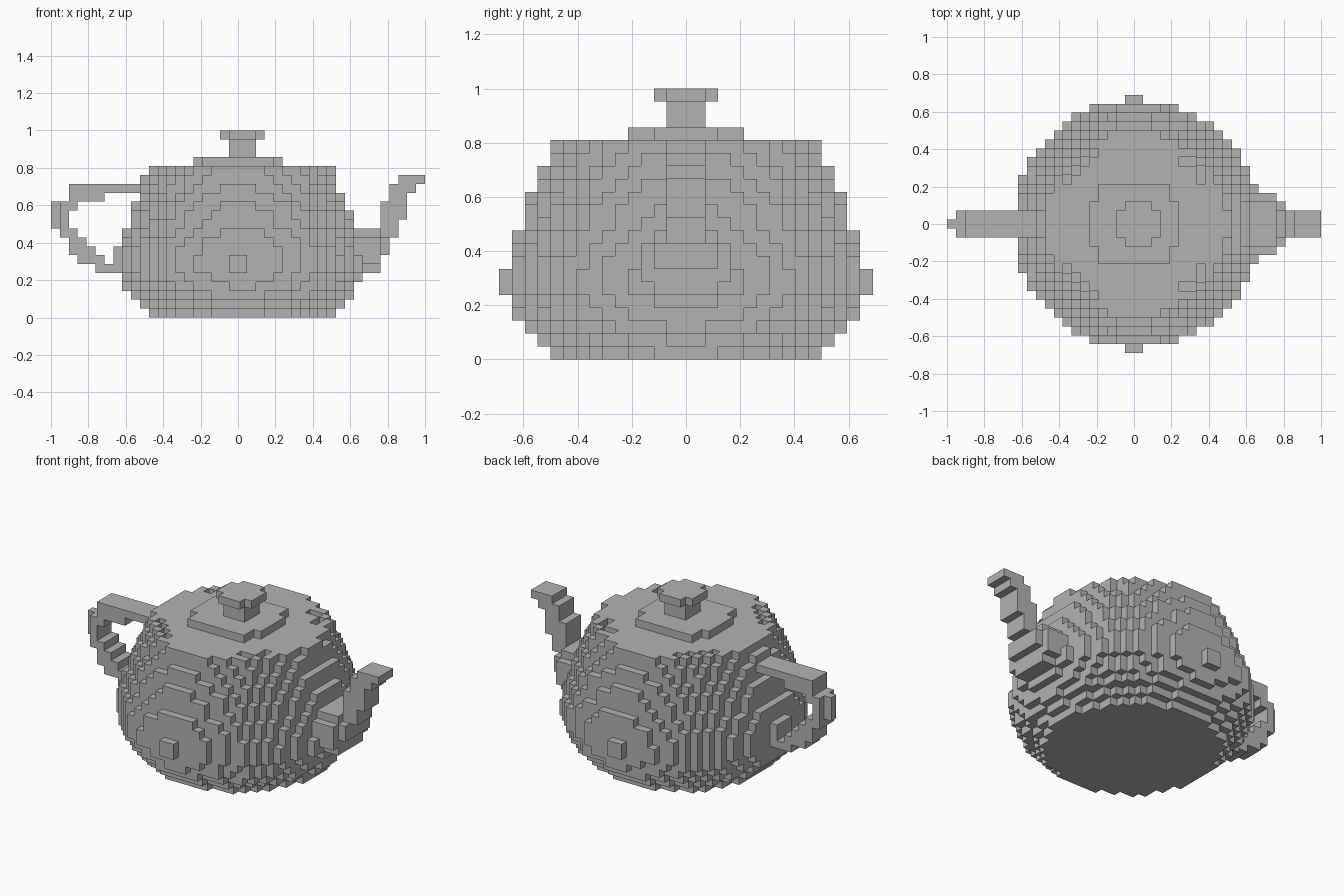
import bpy, bmesh
from mathutils import Vector

if "Cube" in bpy.data.objects:
    bpy.data.objects.remove(bpy.data.objects["Cube"])

U = 1 / 21  # edge length of one cube


def box(i0, i1, j, k0, k1):
    """Cells from i0 to i1, -j to j and k0 to k1, all inclusive."""
    return {(a, b, c) for a in range(i0, i1 + 1)
            for b in range(-j, j + 1) for c in range(k0, k1 + 1)}


def disc(r, k, cx=0.25):
    """One round layer of cells."""
    n = range(-16, 17)
    return {(a, b, k) for a in n for b in n if (a + 0.5 - cx) ** 2 + b * b <= r * r}


# Pot body: one radius for each layer, from the base up
RADII = [10.5, 11.4, 12.4, 13.1, 13.5, 13.85, 13.85, 13.8, 13.55,
         13.2, 12.7, 12.45, 12.2, 11.7, 11.2, 10.8, 10.4]
body = set()
for k, r in enumerate(RADII):
    body |= disc(r, k)
# Bumps on the front and back of the belly
body |= {(a, s * 14, k) for a in (-1, 0) for s in (-1, 1) for k in (5, 6)}
# Gap between rim and lid, open only on the diagonals
body -= {c for c in disc(9.5, 16) - disc(8.7, 16)
         if min(abs(c[0] + 0.25), abs(c[1])) > 4.4}

# Lid and knob
lid = {c for c in disc(5.4, 17, 0) if abs(c[1]) <= 4}
knob = box(-1, 1, 1, 18, 19) | (box(-2, 2, 2, 20, 20)
                                - {(a, b, 20) for a in (-2, 2) for b in (-2, 2)})

# Handle: layer, first and last cell
handle = set()
for k, a, b in [(14, -19, -10), (13, -19, -16), (12, -20, -19), (11, -20, -20),
                (10, -20, -20), (9, -20, -19), (8, -19, -18), (7, -19, -17),
                (6, -18, -16), (5, -16, -14)]:
    handle |= box(a, b, 1, k, k)
handle |= box(-21, -21, 0, 10, 12) | box(-14, -14, 1, 6, 7)

# Spout: first and last cell, half width, layers
spout = set()
for a, b, j, k0, k1 in [(12, 15, 2, 5, 5), (12, 15, 3, 6, 8), (16, 16, 2, 7, 8),
                        (12, 15, 2, 9, 9), (16, 17, 1, 9, 10), (16, 18, 1, 11, 12),
                        (17, 18, 1, 13, 13), (17, 19, 1, 14, 14), (18, 20, 1, 15, 15)]:
    spout |= box(a, b, j, k0, k1)

gray = bpy.data.materials.new("gray")
gray.diffuse_color = (0.45, 0.45, 0.45, 1)
gray.use_nodes = True
gray.node_tree.nodes["Principled BSDF"].inputs["Base Color"].default_value = gray.diffuse_color

parts = {"pot_body": body, "lid": lid, "knob": knob,
         "handle": handle - body, "spout": spout - body}
filled = set().union(*parts.values())


def build(name, cells):
    """Make the outer cube faces of one part."""
    bm = bmesh.new()
    verts = {}

    def vert(p):
        if p not in verts:
            verts[p] = bm.verts.new((p[0] * U, (p[1] - 0.5) * U, p[2] * U))
        return verts[p]

    for c in sorted(cells):
        for axis in range(3):
            for side in (0, 1):
                near = list(c)
                near[axis] += 2 * side - 1
                if tuple(near) in filled:
                    continue
                quad = []
                for s, t in ((0, 0), (1, 0), (1, 1), (0, 1)):
                    p = list(c)
                    p[axis] += side
                    p[(axis + 1) % 3] += s
                    p[(axis + 2) % 3] += t
                    quad.append(vert(tuple(p)))
                bm.faces.new(quad if side else quad[::-1])
    mesh = bpy.data.meshes.new(name)
    bm.to_mesh(mesh)
    bm.free()
    mesh.materials.append(gray)
    bpy.context.collection.objects.link(bpy.data.objects.new(name, mesh))


for part, cells in parts.items():
    build(part, cells)
